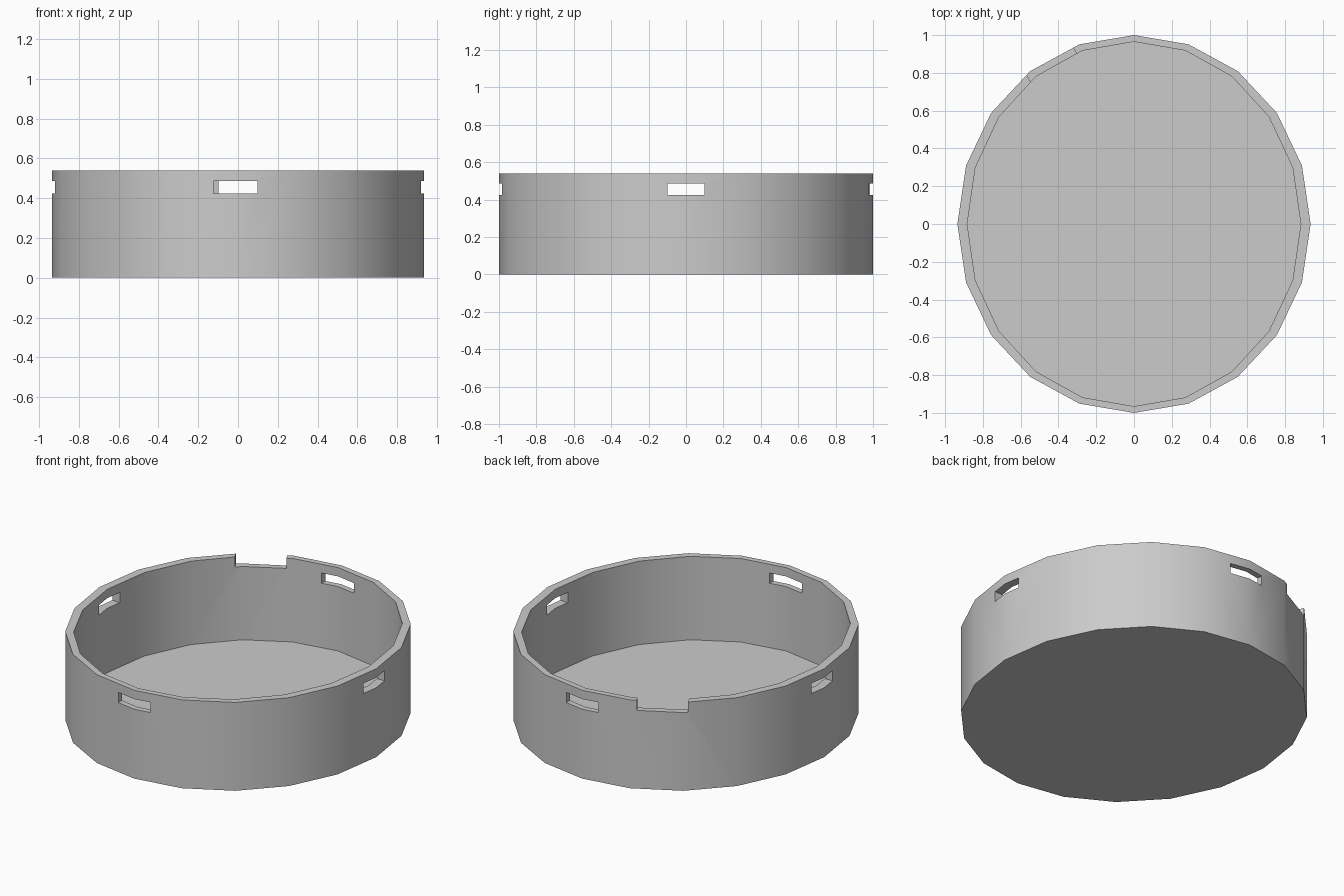
import bpy
from math import radians
from mathutils import Vector

cube = bpy.data.objects.get("Cube")
if cube:
    bpy.data.objects.remove(cube, do_unlink=True)

HEIGHT = 0.54
FLOOR = 0.03

grey = bpy.data.materials.new("plain grey")
grey.use_nodes = True
colour = (0.6, 0.6, 0.6, 1)
grey.diffuse_color = colour
grey.node_tree.nodes["Principled BSDF"].inputs["Base Color"].default_value = colour


def drum(name, rx, ry, z0, z1):
    """Twenty-sided oval prism with a corner on each axis."""
    bpy.ops.mesh.primitive_cylinder_add(vertices=20, radius=1, depth=1)
    ob = bpy.context.object
    ob.name = name
    for v in ob.data.vertices:
        v.co = (v.co.x * rx, v.co.y * ry, z0 if v.co.z < 0 else z1)
    return ob


def block(name, centre, size, turn=0):
    bpy.ops.mesh.primitive_cube_add(size=1, location=centre, rotation=(0, 0, turn))
    ob = bpy.context.object
    ob.name = name
    ob.scale = size
    return ob


# Oval dish and its hollow
dish = drum("round_tray", 0.935, 1.0, 0, HEIGHT)
cutters = [drum("hollow", 0.883, 0.965, FLOOR, HEIGHT + 0.2)]

# Four slots through the wall
for side in (-1, 1):
    cutters.append(block("end_slot", (side * 0.0125, side * 0.98, 0.455), (0.222, 0.3, 0.062)))
    cutters.append(block("side_slot", (side * 0.91, 0, 0.455), (0.3, 0.2, 0.062)))

# Notch in the rim, square to one wall facet
turn = radians(28.2)
along = Vector((0.881, 0.473, 0))
outward = Vector((-0.473, 0.881, 0))
spot = outward * 0.95 + along * 0.016 + Vector((0, 0, HEIGHT + 0.04))
cutters.append(block("rim_notch", spot, (0.285, 0.3, 0.204), turn))

for cutter in cutters:
    cutter.hide_render = True
    mod = dish.modifiers.new(cutter.name, "BOOLEAN")
    mod.operation = "DIFFERENCE"
    mod.solver = "EXACT"
    mod.object = cutter

# Bake the cuts and remove the cutters
bpy.context.view_layer.update()
graph = bpy.context.evaluated_depsgraph_get()
baked = bpy.data.meshes.new_from_object(dish.evaluated_get(graph))
dish.modifiers.clear()
dish.data = baked
for cutter in cutters:
    bpy.data.objects.remove(cutter, do_unlink=True)

baked.materials.clear()
baked.materials.append(grey)
for face in baked.polygons:
    face.material_index = 0

# Soft wall facets, crisp rim and slots
bpy.ops.object.select_all(action="DESELECT")
dish.select_set(True)
bpy.context.view_layer.objects.active = dish
bpy.ops.object.shade_smooth_by_angle(angle=radians(30))
